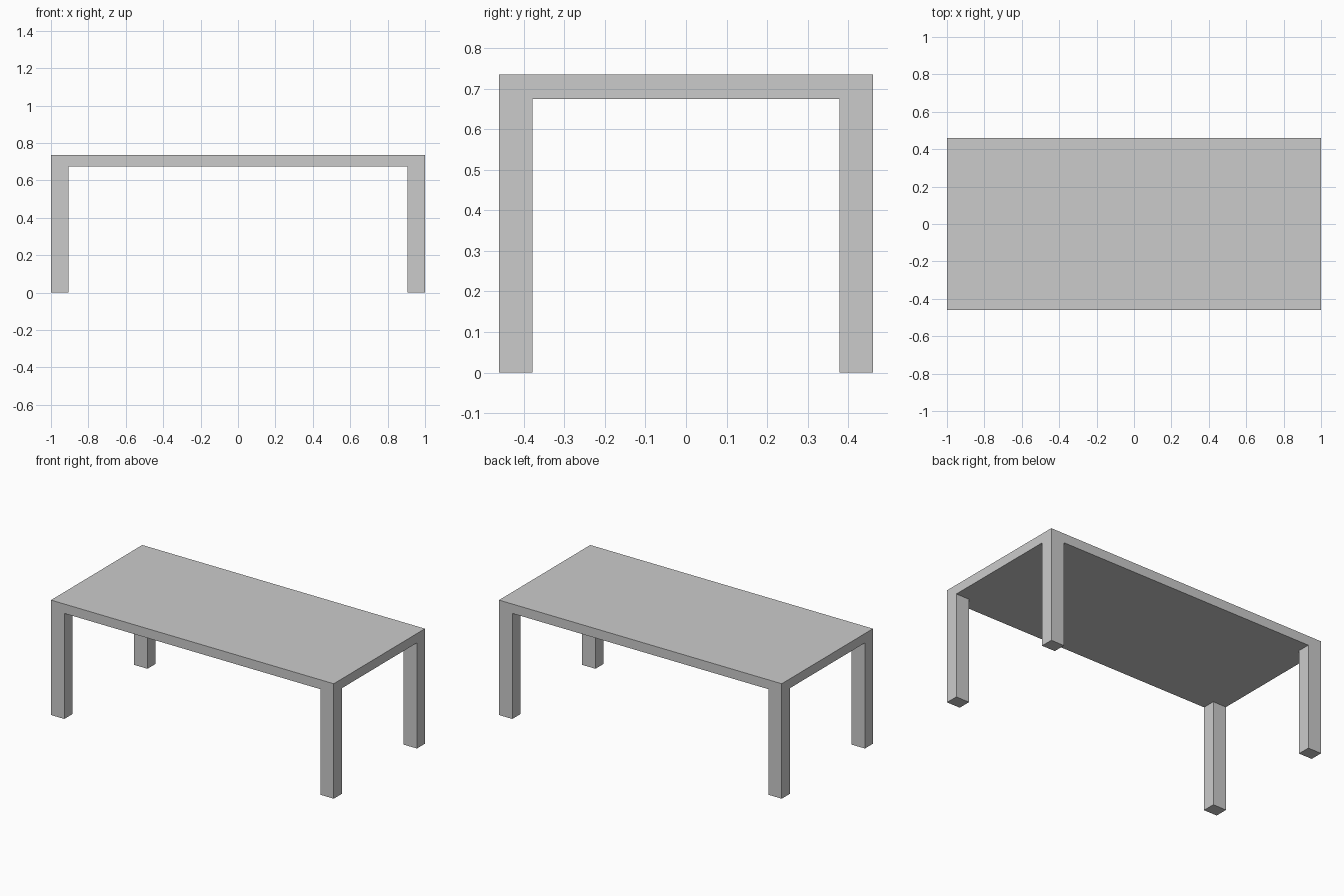
import bpy
import bmesh

if "Cube" in bpy.data.objects:
    bpy.data.objects.remove(bpy.data.objects["Cube"])

HALF_X, HALF_Y = 1.0, 0.461      # outer footprint
IN_X, IN_Y = 0.906, 0.379        # inner faces of the legs
UNDER, TOP = 0.675, 0.735        # tabletop underside and top heights

bm = bmesh.new()

# Underside: a 3 x 3 patch whose corner cells are the leg sections
xs = (-HALF_X, -IN_X, IN_X, HALF_X)
ys = (-HALF_Y, -IN_Y, IN_Y, HALF_Y)
grid = [[bm.verts.new((x, y, UNDER)) for y in ys] for x in xs]
cells = {}
for i in range(3):
    for j in range(3):
        cells[i, j] = bm.faces.new((grid[i][j], grid[i][j + 1],
                                    grid[i + 1][j + 1], grid[i + 1][j]))


def extrude(faces, dz):
    """Extrude a face region vertically and return the new faces."""
    geom = bmesh.ops.extrude_face_region(bm, geom=faces)["geom"]
    verts = [g for g in geom if isinstance(g, bmesh.types.BMVert)]
    bmesh.ops.translate(bm, verts=verts, vec=(0, 0, dz))
    return [g for g in geom if isinstance(g, bmesh.types.BMFace)]


# Tabletop slab: copy the patch upward, then bridge the rims
copy = bmesh.ops.duplicate(bm, geom=list(cells.values()))["geom"]
bmesh.ops.translate(bm, vec=(0, 0, TOP - UNDER),
                    verts=[g for g in copy if isinstance(g, bmesh.types.BMVert)])
bmesh.ops.bridge_loops(bm, edges=[e for e in bm.edges if e.is_boundary])

# Legs: pull the four corner cells down to the floor
for i in (0, 2):
    for j in (0, 2):
        extrude([cells[i, j]], -UNDER)
        if cells[i, j].is_valid:
            bm.faces.remove(cells[i, j])

# Merge coplanar faces into clean flat panels
bmesh.ops.recalc_face_normals(bm, faces=bm.faces[:])
bmesh.ops.dissolve_limit(bm, angle_limit=0.01, verts=bm.verts[:], edges=bm.edges[:])

mesh = bpy.data.meshes.new("table")
bm.to_mesh(mesh)
bm.free()
table = bpy.data.objects.new("table", mesh)
bpy.context.collection.objects.link(table)
